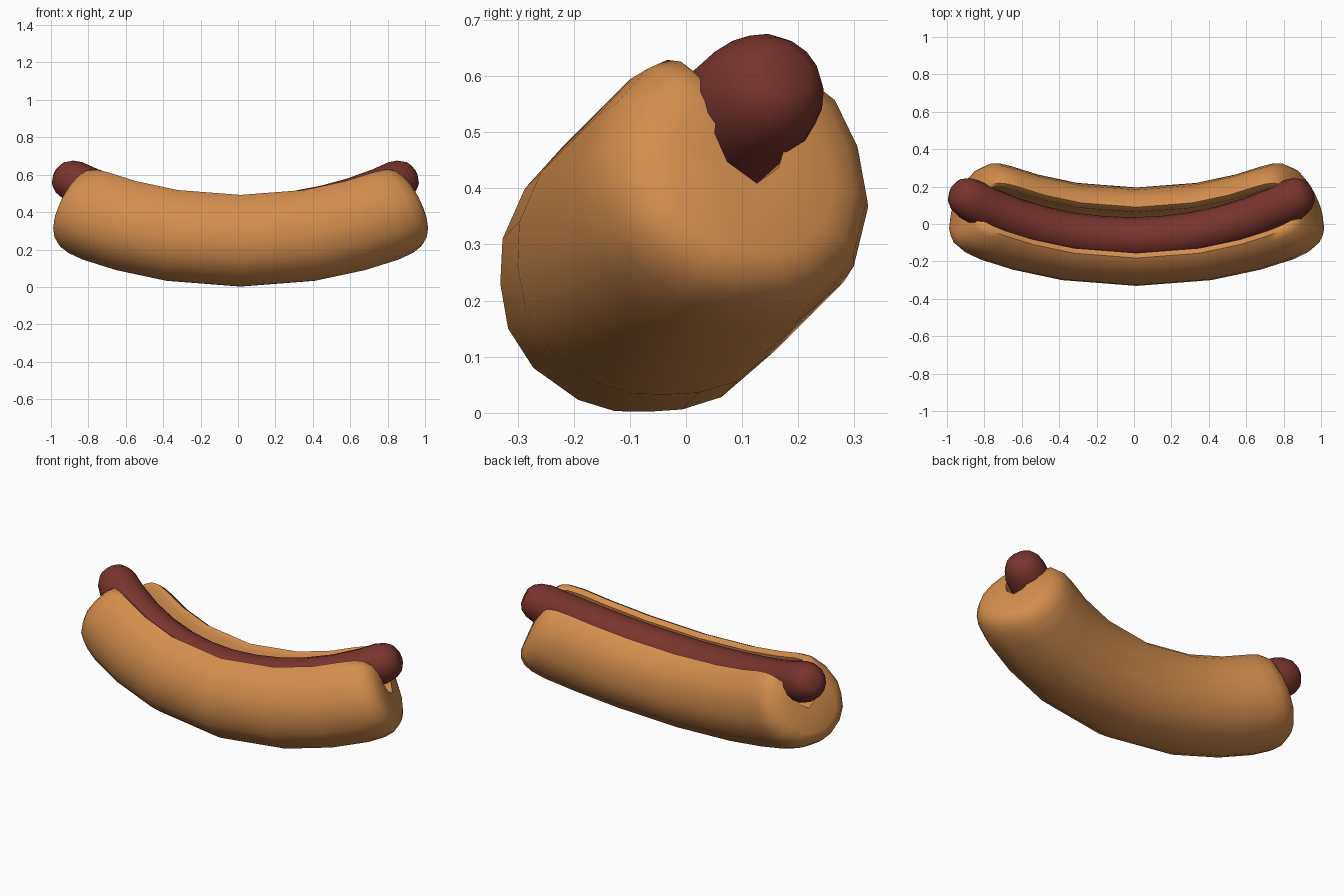
import bpy, bmesh, math
from mathutils import Vector

if "Cube" in bpy.data.objects:
    bpy.data.objects.remove(bpy.data.objects["Cube"])

R = 1.65                                  # radius of the bend
S = math.sqrt(0.5)
BASE = Vector((0, -0.067, 0.24))          # bun centre at the middle


def place(theta, y, z, dx):
    """Put a cross-section point on the arc, which bends up and back."""
    u, w = (y + z) * S, (z - y) * S
    lift = R - (R - u) * math.cos(theta)
    return BASE + Vector(((R - u) * math.sin(theta) + dx,
                          (lift - w) * S, (lift + w) * S))


def sweep(name, profile, stations, focus, dx, mat, slide=(0, 0)):
    """Loft the profile along the arc; stations are (degrees, scale)."""
    bm = bmesh.new()
    rings = []
    full = [(-a, s) for a, s in reversed(stations) if a > 0] + stations
    for a, s in full:
        t = (a / stations[-1][0]) ** 2
        dy = slide[0] * (1 - t) + slide[1] * t      # sideways drift to the ends
        rings.append([bm.verts.new(place(math.radians(a),
                                         focus[0] + (y - focus[0]) * s + dy,
                                         focus[1] + (z - focus[1]) * s, dx))
                      for y, z in profile])
    n = len(profile)
    for r0, r1 in zip(rings, rings[1:]):
        for i in range(n):
            j = (i + 1) % n
            bm.faces.new((r0[i], r0[j], r1[j], r1[i]))
    caps = [bm.faces.new(rings[0]), bm.faces.new(rings[-1])]
    bmesh.ops.triangulate(bm, faces=caps)
    bmesh.ops.recalc_face_normals(bm, faces=bm.faces[:])
    me = bpy.data.meshes.new(name)
    bm.to_mesh(me)
    bm.free()
    ob = bpy.data.objects.new(name, me)
    bpy.context.collection.objects.link(ob)
    me.materials.append(mat)
    bpy.ops.object.select_all(action='DESELECT')
    ob.select_set(True)
    bpy.context.view_layer.objects.active = ob
    bpy.ops.object.shade_smooth_by_angle(angle=math.radians(60))
    return ob


def material(name, rgb):
    m = bpy.data.materials.new(name)
    m.diffuse_color = (*rgb, 1)
    m.use_nodes = True
    m.node_tree.nodes["Principled BSDF"].inputs["Base Color"].default_value = m.diffuse_color
    return m


bread = material("golden_bread", (0.66, 0.27, 0.075))
meat = material("sausage_brown", (0.19, 0.034, 0.027))

# bun: round section with a slot open at the top
bun_profile = [(0, -.238), (-.06, -.237), (-.125, -.217), (-.205, -.16), (-.25, -.09),
               (-.264, -.01), (-.26, .07), (-.22, .16), (-.155, .232),
               (-.115, .252), (-.088, .232), (-.108, .14), (-.075, .05), (.015, -.012),
               (.09, .045), (.122, .13), (.13, .21), (.157, .235), (.21, .195),
               (.25, .1), (.262, -.01), (.225, -.13), (.13, -.212), (.06, -.234)]
bun_stations = [(0, 1), (12.5, 1), (21, 1), (27, 1), (29.8, .97),
                (31.5, .9), (32.6, .78), (33.2, .6)]
sweep("bun", bun_profile, bun_stations, (-.02, -.04), .014, bread)

# sausage: round tube with domed ends
r, c = .113, (.005, .137)
saus_profile = [(c[0] + r * math.cos(t * math.pi / 8), c[1] + r * math.sin(t * math.pi / 8))
                for t in range(16)]
saus_stations = [(0, 1), (6, 1), (12, 1), (18, 1), (24, 1), (30, 1), (34, 1),
                 (36, .88), (37.3, .68), (38, .4)]
sweep("sausage", saus_profile, saus_stations, c, -.014, meat, (-.015, .012))
